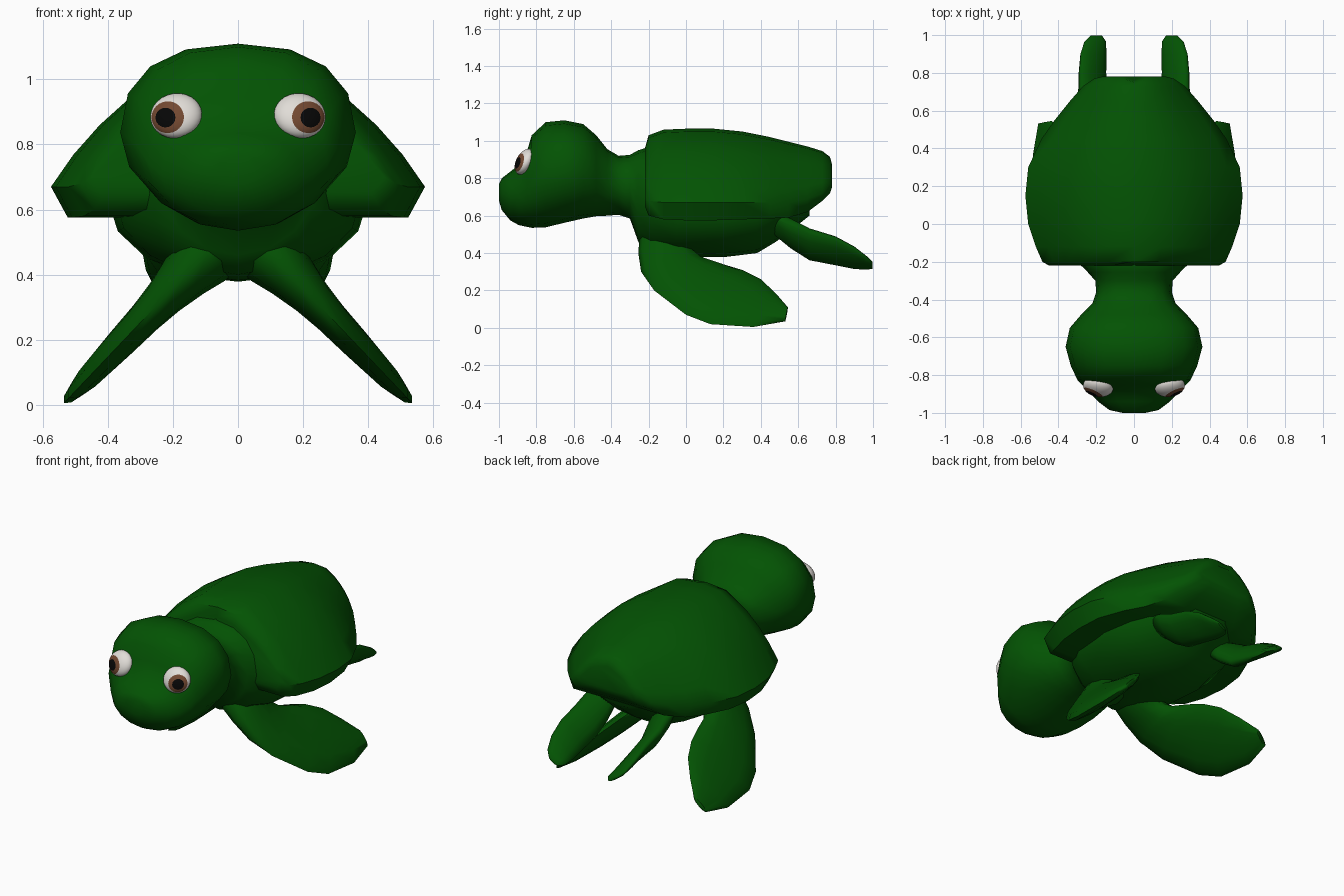
import bpy, bmesh, math
from mathutils import Vector, Matrix

if "Cube" in bpy.data.objects:
    bpy.data.objects.remove(bpy.data.objects["Cube"])


def material(name, rgb):
    m = bpy.data.materials.new(name)
    m.diffuse_color = (*rgb, 1)
    m.use_nodes = True
    m.node_tree.nodes["Principled BSDF"].inputs["Base Color"].default_value = m.diffuse_color
    return m


GREEN = material("turtle green", (0.001, 0.086, 0.001))
WHITE = material("eye white", (0.75, 0.72, 0.68))
BROWN = material("iris brown", (0.17, 0.065, 0.03))
BLACK = material("pupil black", (0.002, 0.002, 0.002))


def finish(name, bm, mats, angle, mirror=False):
    bmesh.ops.recalc_face_normals(bm, faces=bm.faces[:])
    me = bpy.data.meshes.new(name)
    bm.to_mesh(me)
    bm.free()
    for m in mats:
        me.materials.append(m)
    ob = bpy.data.objects.new(name, me)
    bpy.context.collection.objects.link(ob)
    bpy.ops.object.select_all(action='DESELECT')
    ob.select_set(True)
    bpy.context.view_layer.objects.active = ob
    bpy.ops.object.shade_smooth_by_angle(angle=math.radians(angle))
    if mirror:
        ob.modifiers.new("mirror", 'MIRROR').use_mirror_merge = False
    return ob


def loft(name, rings, angle=50, mirror=False):
    """Skin a list of equal-length point rings and cap both ends."""
    bm = bmesh.new()
    vr = [[bm.verts.new(p) for p in r] for r in rings]
    n = len(vr[0])
    for a, b in zip(vr, vr[1:]):
        for i in range(n):
            j = (i + 1) % n
            bm.faces.new((a[i], a[j], b[j], b[i]))
    bm.faces.new(vr[0])
    bm.faces.new(vr[-1])
    return finish(name, bm, [GREEN], angle, mirror)


def oval(y, w, zb, zt, n=16):
    """Oval ring, slightly boxier in its upper half."""
    c, h = (zb + zt) / 2, (zt - zb) / 2
    pts = []
    for i in range(n):
        s, k = math.sin(2 * math.pi * i / n), math.cos(2 * math.pi * i / n)
        e = .85 if k > .01 else 1
        pts.append((w * math.copysign(abs(s) ** e, s), y, c + h * math.copysign(abs(k) ** e, k)))
    return pts


# Head, neck and belly: ovals along y (y, half width, bottom, top)
body = [(-1.0, .06, .68, .77), (-.985, .13, .63, .80), (-.94, .19, .575, .835),
        (-.895, .235, .55, .87), (-.85, .275, .54, .945), (-.825, .30, .535, 1.03),
        (-.75, .335, .538, 1.10), (-.65, .362, .562, 1.11), (-.55, .34, .585, 1.09),
        (-.48, .28, .597, 1.03), (-.42, .22, .60, .955), (-.36, .20, .605, .92),
        (-.30, .205, .585, .925), (-.255, .245, .46, .95), (-.19, .31, .40, .97),
        (-.05, .38, .382, .90), (.2, .40, .378, .88), (.38, .36, .40, .86),
        (.48, .32, .46, .85), (.56, .27, .52, .85), (.66, .18, .60, .84)]
loft("head_and_body", [oval(*r) for r in body], 65)

# Shell: sloping dome with a turned-under rim (y, half width, top, rim, underside)
dome = [(0, 1), (.28, .96), (.58, .69), (.74, .48), (.88, .25), (1, 0)]
shell = [(-.22, .45, .97, .70, .65), (-.20, .485, 1.03, .68, .60), (-.12, .52, 1.06, .67, .58),
         (0, .56, 1.065, .67, .575), (.15, .575, 1.065, .67, .575), (.3, .56, 1.05, .67, .58),
         (.45, .49, 1.02, .67, .585), (.55, .42, .995, .67, .59), (.65, .34, .97, .69, .62),
         (.73, .27, .945, .72, .68), (.77, .21, .92, .77, .72), (.78, .17, .88, .78, .75)]


def shell_ring(y, w, zt, zr, zb):
    half = [(w * fx, y, zr + (zt - zr) * fz) for fx, fz in dome]
    half += [(w * .91, y, zb), (w * .5, y, zb)]
    # small dips on the centre line at the front and back edges
    dip = .02 if y < -.21 else -.02 if y > .76 else 0
    half[0] = (0, y + dip, half[0][2])
    left = [(-x, yy, z) for x, yy, z in reversed(half[1:])]
    return half + left


loft("shell", [shell_ring(*r) for r in shell], 55)


def blade(name, rows, normal, n=12):
    """Flipper from rows of (edge point, edge point, half thickness)."""
    nv = Vector(normal).normalized()
    rings = []
    for a, b, t in rows:
        a, b = Vector(a), Vector(b)
        c, h = (a + b) / 2, (b - a) / 2
        rings.append([c + h * math.cos(2 * math.pi * i / n) + nv * t * math.sin(2 * math.pi * i / n)
                      for i in range(n)])
    loft(name, rings, 75, True)


# Front flippers: leading and trailing edges lie in one plane sloping down and out
front = [(-.19, .60, .06, .52, .10), (-.25, .47, .04, .43, .10), (-.255, .40, .05, .395, .08),
         (-.24, .30, .10, .365, .062), (-.17, .20, .20, .34, .052), (0, .07, .30, .31, .046),
         (.13, .02, .40, .26, .04), (.36, .005, .48, .185, .03), (.53, .035, .545, .11, .014)]
slope = lambda y, z: (.54 - .95 * z, y, z)
blade("front_flipper", [(slope(a, b), slope(c, d), t) for a, b, c, d, t in front], (1, 0, .95))

# Hind flippers: centre path with a tilted chord (x, y, z, chord x, chord z, thickness)
hind = [(.2, .47, .56, .06, .05, .05), (.21, .56, .505, .07, .07, .055),
        (.22, .66, .447, .07, .08, .045), (.22, .80, .412, .07, .075, .035),
        (.215, .90, .375, .068, .058, .028), (.205, .965, .348, .058, .034, .02),
        (.20, .998, .335, .03, .018, .01)]
blade("hind_flipper", [((x - cx, y, z - cz), (x + cx, y, z + cz), t)
                       for x, y, z, cx, cz, t in hind], (.7, 0, -.7))

# Eyes: flattened balls whose rings are centred on the gaze, so iris and pupil are clean bands
bm = bmesh.new()
bmesh.ops.create_uvsphere(bm, u_segments=28, v_segments=28, radius=1)
for f in bm.faces:
    ang = math.degrees(Vector((0, 0, 1)).angle(f.calc_center_median()))
    f.material_index = 2 if ang < 25.7 else 1 if ang < 45 else 0
gaze = Vector((.36, -.85, -.36)).to_track_quat('Z', 'Y').to_matrix().to_4x4()
place = (Matrix.Translation((.19, -.862, .888)) @ Matrix.Rotation(math.radians(10), 4, 'Z')
         @ Matrix.Rotation(math.radians(-28), 4, 'X') @ Matrix.Diagonal((.08, .045, .075, 1)))
bmesh.ops.transform(bm, matrix=place @ gaze, verts=bm.verts[:])
finish("eye", bm, [WHITE, BROWN, BLACK], 60, True)
